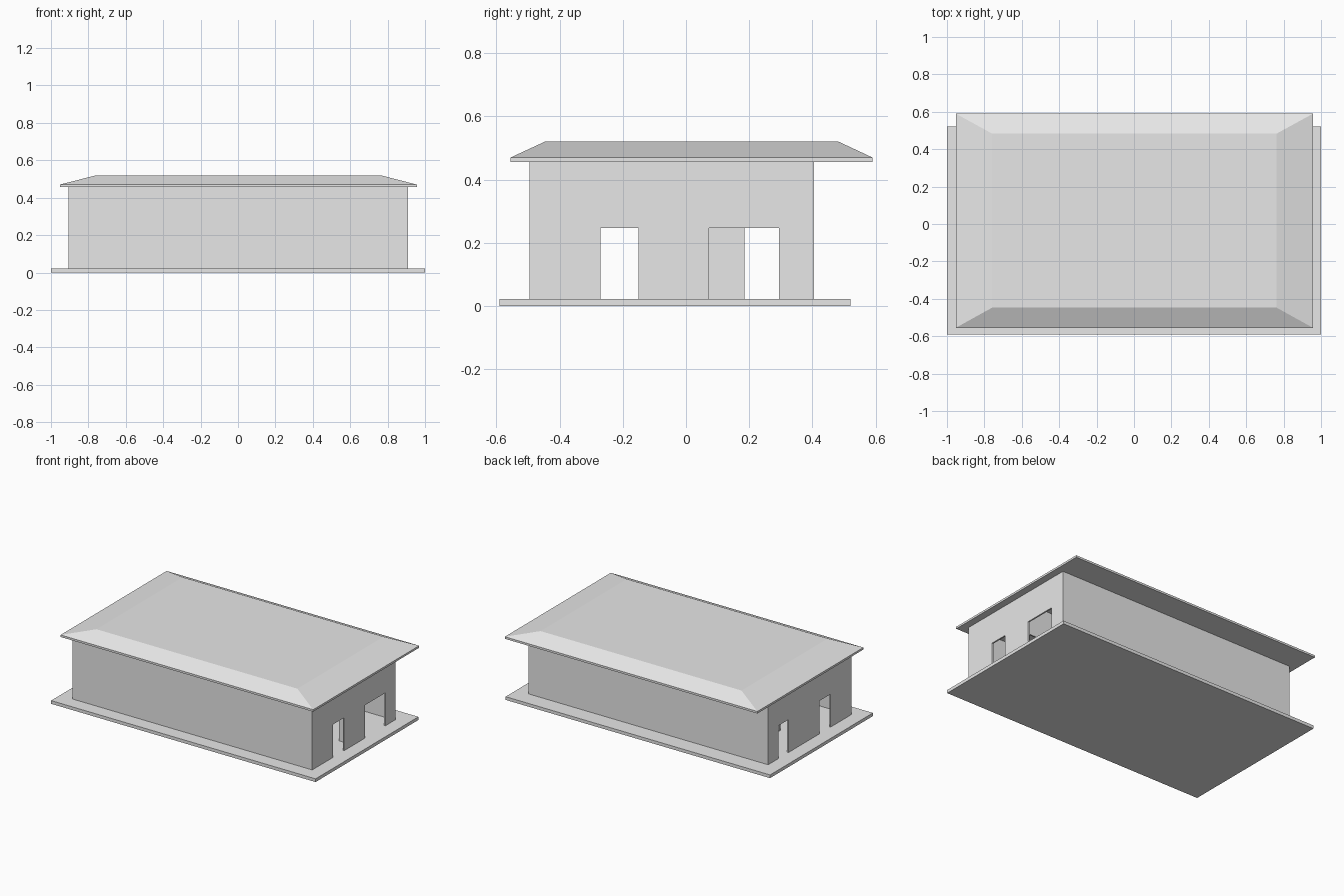
import bpy
import bmesh
from mathutils import Vector

cube = bpy.data.objects.get("Cube")
if cube:
    bpy.data.objects.remove(cube, do_unlink=True)

grey = bpy.data.materials.new("light_grey")
grey.use_nodes = True
colour = (0.8, 0.8, 0.8, 1)
grey.diffuse_color = colour
grey.node_tree.nodes["Principled BSDF"].inputs["Base Color"].default_value = colour

FLOOR, EAVES, DOOR_TOP = 0.022, 0.456, 0.247
LEFT, RIGHT = 0.908, -0.905
FRONT, BACK = -0.495, 0.405
THICK = 0.01


def finish(name, bm):
    bmesh.ops.recalc_face_normals(bm, faces=bm.faces)
    mesh = bpy.data.meshes.new(name)
    bm.to_mesh(mesh)
    bm.free()
    mesh.materials.append(grey)
    obj = bpy.data.objects.new(name, mesh)
    bpy.context.collection.objects.link(obj)
    return obj


def extrude(name, points, offset):
    """Extrude a flat outline along an offset."""
    bm = bmesh.new()
    face = bm.faces.new([bm.verts.new(p) for p in points])
    result = bmesh.ops.extrude_face_region(bm, geom=[face], use_keep_orig=True)
    moved = [v for v in result["geom"] if isinstance(v, bmesh.types.BMVert)]
    bmesh.ops.translate(bm, verts=moved, vec=Vector(offset))
    return finish(name, bm)


def rectangle(x0, x1, y0, y1, z):
    return [(x0, y0, z), (x1, y0, z), (x1, y1, z), (x0, y1, z)]


def wall(name, start, end, place, offset, doors=()):
    """Upright wall whose doorways are notches in its lower edge."""
    outline = [(start, FLOOR)]
    for a, b in doors:
        outline += [(a, FLOOR), (a, DOOR_TOP), (b, DOOR_TOP), (b, FLOOR)]
    outline += [(end, FLOOR), (end, EAVES), (start, EAVES)]
    return extrude(name, [place(s, z) for s, z in outline], offset)


# Ground slab
extrude("base_slab", rectangle(-1, 1, -0.59, 0.52, 0), (0, 0, FLOOR))

# Long outer walls
wall("front_wall", RIGHT, LEFT, lambda s, z: (s, FRONT, z), (0, THICK, 0))
wall("back_wall", RIGHT, LEFT, lambda s, z: (s, BACK, z), (0, -THICK, 0))

# End walls with doorways
inner = (FRONT + THICK, BACK - THICK)
wall("left_end_wall", *inner, lambda s, z: (LEFT, s, z), (-THICK, 0, 0),
     [(-0.27, -0.15), (0.073, 0.294)])
wall("right_end_wall", *inner, lambda s, z: (RIGHT, s, z), (THICK, 0, 0),
     [(-0.27, -0.15), (0.185, 0.294)])

# Inner partition with a doorway near each end
middle = (FRONT + BACK - THICK) / 2
wall("partition_wall", RIGHT + THICK, LEFT - THICK,
     lambda s, z: (s, middle, z), (0, THICK, 0),
     [(-0.8, -0.68), (0.68, 0.8)])

# Roof: eaves fascia below a truncated hip
bm = bmesh.new()
rings = [[bm.verts.new(p) for p in rectangle(*ring)] for ring in (
    (-0.953, 0.957, -0.555, 0.59, EAVES),
    (-0.953, 0.957, -0.555, 0.59, 0.47),
    (-0.758, 0.762, -0.447, 0.483, 0.52))]
bm.faces.new(rings[0])
bm.faces.new(rings[-1])
for low, high in zip(rings, rings[1:]):
    for i in range(4):
        j = (i + 1) % 4
        bm.faces.new((low[i], low[j], high[j], high[i]))
finish("hip_roof", bm)
